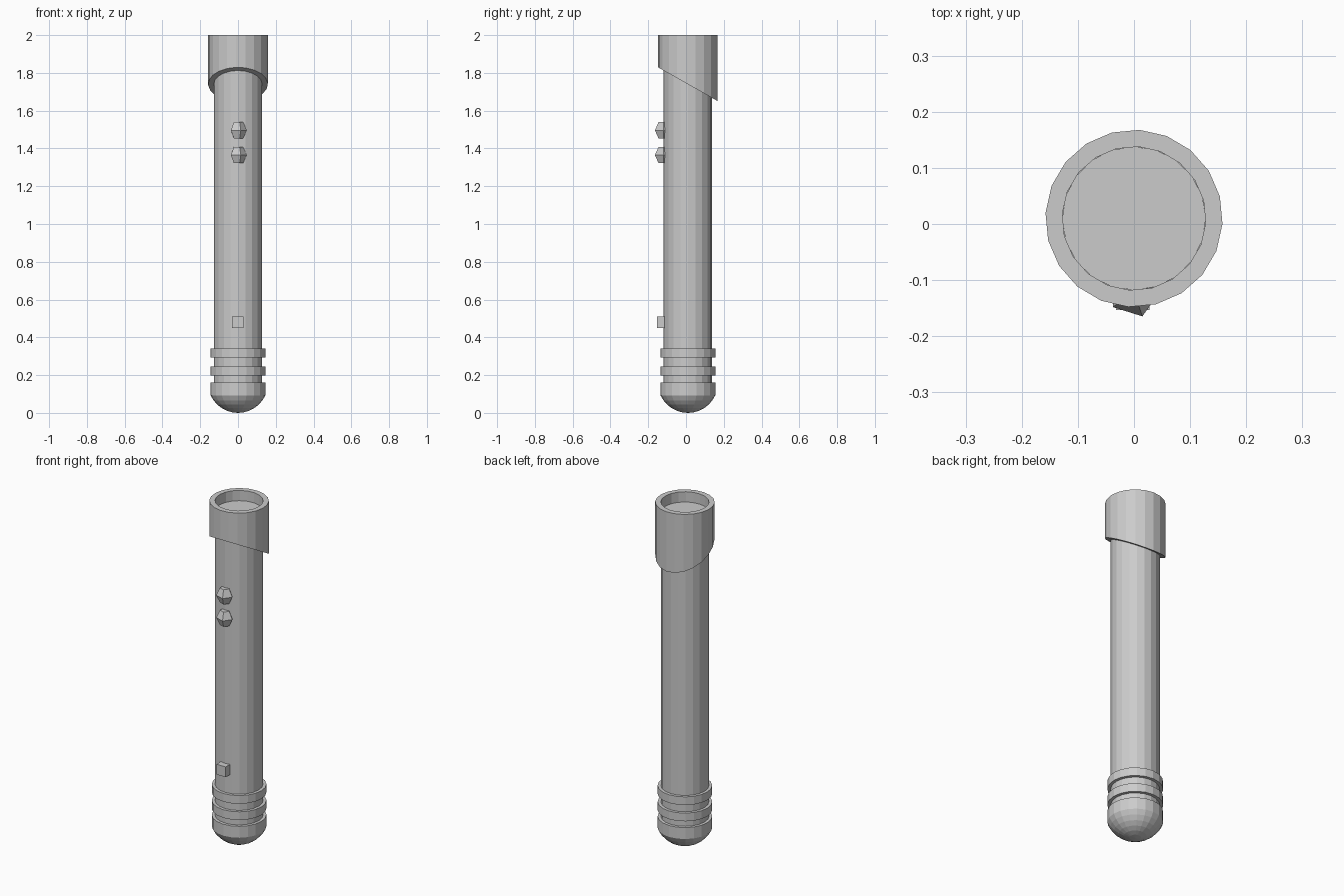
import bpy, bmesh, math
from mathutils import Vector

if "Cube" in bpy.data.objects:
    bpy.data.objects.remove(bpy.data.objects["Cube"], do_unlink=True)

AXIS_Y = 0.01
SIDES = 20

grey = bpy.data.materials.new("plain grey")
grey.use_nodes = True
COLOUR = (0.6, 0.6, 0.6, 1)
grey.diffuse_color = COLOUR
grey.node_tree.nodes["Principled BSDF"].inputs["Base Color"].default_value = COLOUR


def finish(name, bm, location):
    bmesh.ops.recalc_face_normals(bm, faces=bm.faces)
    mesh = bpy.data.meshes.new(name)
    bm.to_mesh(mesh)
    bm.free()
    mesh.materials.append(grey)
    obj = bpy.data.objects.new(name, mesh)
    obj.location = location
    bpy.context.collection.objects.link(obj)
    return obj


def lathe(name, profile, sides=SIDES, turn=0.0, location=(0, AXIS_Y, 0), closed=False, shape=None):
    """Turn a (radius, height) profile about z; open ends are capped."""
    bm = bmesh.new()
    rings = []
    for r, z in profile:
        if r == 0:
            rings.append([bm.verts.new((0, 0, z))] * sides)
            continue
        angles = [turn + math.tau * i / sides for i in range(sides)]
        rings.append([bm.verts.new((r * math.cos(a), r * math.sin(a), z)) for a in angles])
    pairs = list(zip(rings, rings[1:]))
    if closed:
        pairs.append((rings[-1], rings[0]))
    for low, high in pairs:
        for i in range(sides):
            j = (i + 1) % sides
            corners = dict.fromkeys((low[i], low[j], high[j], high[i]))
            bm.faces.new(list(corners))
    if not closed:
        for (r, z), ring in ((profile[0], rings[0]), (profile[-1], rings[-1])):
            if r:
                bm.faces.new(ring)
    if shape:
        for v in bm.verts:
            shape(v)
    return finish(name, bm, location)


# Long shaft, ending a little below the collar rim
lathe("shaft", [(0.128, 0.1), (0.128, 1.94)])


# Collar with a slanted lower edge, low at the back
def slant(v):
    if v.co.z < 1.9:
        v.co.z = 1.74 - 0.566 * v.co.y


lathe("collar", [(0.158, 1.7), (0.158, 2.0), (0.128, 2.0), (0.128, 1.7)],
      turn=math.radians(-3.6), closed=True, shape=slant)

# Grip rings
for name, low, high in (("lower_ring", 0.197, 0.245), ("upper_ring", 0.292, 0.34)):
    lathe(name, [(0.145, low), (0.145, high)])

# Rounded end cap
R, H = 0.145, 0.093
sphere = (R * R + H * H) / (2 * H)
sweep = math.asin(R / sphere)
dome = [(sphere * math.sin(sweep * i / 6), sphere * (1 - math.cos(sweep * i / 6))) for i in range(7)]
lathe("end_cap", dome + [(R, 0.16)])

# Two five-sided studs on the front
for name, z in (("lower_stud", 1.365), ("upper_stud", 1.496)):
    lathe(name, [(0.027, -0.043), (0.047, 0), (0.027, 0.043)], sides=5,
          turn=math.radians(-71.6), location=(0, -0.12, z))

# Square button on the front
bm = bmesh.new()
bmesh.ops.create_cube(bm, size=1)
bmesh.ops.scale(bm, vec=Vector((0.06, 0.045, 0.06)), verts=bm.verts)
finish("square_button", bm, (-0.002, -0.131, 0.48))
